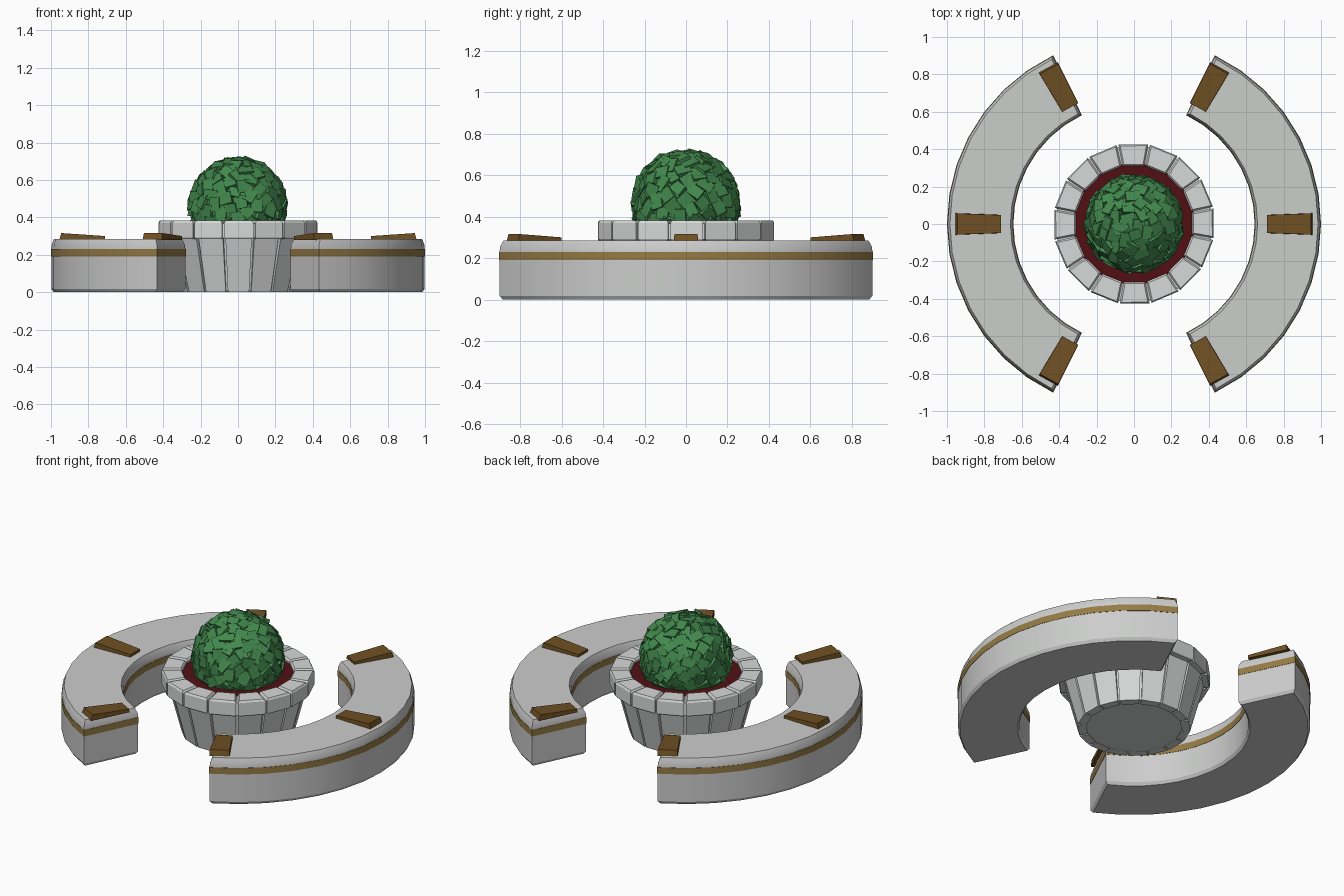
import bpy, bmesh, math, random
from mathutils import Vector, Matrix

if "Cube" in bpy.data.objects:
    bpy.data.objects.remove(bpy.data.objects["Cube"])

random.seed(4)


def mat(name, rgb):
    m = bpy.data.materials.new(name)
    m.diffuse_color = (*rgb, 1)
    m.use_nodes = True
    m.node_tree.nodes["Principled BSDF"].inputs["Base Color"].default_value = m.diffuse_color
    return m


STONE = mat("bench stone", (0.60, 0.61, 0.60))
PALE = mat("planter stone", (0.68, 0.69, 0.69))
GOLD = mat("gold band", (0.30, 0.20, 0.06))
BROWN = mat("brown plate", (0.16, 0.08, 0.017))
SOIL = mat("red soil", (0.085, 0.005, 0.007))
GREEN = mat("leaf green", (0.055, 0.25, 0.075))


def finish(name, bm, mats, smooth=False):
    bmesh.ops.recalc_face_normals(bm, faces=bm.faces)
    me = bpy.data.meshes.new(name)
    bm.to_mesh(me)
    bm.free()
    for m in mats:
        me.materials.append(m)
    ob = bpy.data.objects.new(name, me)
    bpy.context.collection.objects.link(ob)
    if smooth:
        bpy.ops.object.select_all(action='DESELECT')
        ob.select_set(True)
        bpy.context.view_layer.objects.active = ob
        bpy.ops.object.shade_smooth_by_angle(angle=math.radians(25))
    return ob


def polar(r, a, z):
    return (r * math.cos(a), r * math.sin(a), z)


def arc_block(bm, r0, r1, mid, half, levels, n):
    """Curved block from levels (z, inset); returns side faces per level gap."""
    rings = []
    for z, d in levels:
        ri, ro = r0 + d, r1 - d
        pts = [polar(ro, mid + (half - d / ro) * (2 * i / n - 1), z) for i in range(n + 1)]
        pts += [polar(ri, mid - (half - d / ri) * (2 * i / n - 1), z) for i in range(n + 1)]
        rings.append([bm.verts.new(p) for p in pts])
    m = 2 * (n + 1)
    gaps = []
    for a, b in zip(rings, rings[1:]):
        gaps.append([bm.faces.new((a[i], a[(i + 1) % m], b[(i + 1) % m], b[i])) for i in range(m)])
    for ring in (rings[0], rings[-1]):
        for i in range(n):
            bm.faces.new((ring[i], ring[i + 1], ring[m - 2 - i], ring[m - 1 - i]))
    return gaps


# Two curved benches, each with a gold band and three plates on top
HALF = math.radians(64.4)
for side, mid in (("right", 0.0), ("left", math.pi)):
    bm = bmesh.new()
    gaps = arc_block(bm, 0.645, 1.0, mid, HALF,
                     [(0, 0.014), (0.018, 0.002), (0.19, 0.002), (0.19, 0), (0.23, 0),
                      (0.23, 0.002), (0.255, 0.004), (0.285, 0.016)], 14)
    for f in gaps[2] + gaps[3] + gaps[4]:
        f.material_index = 1
    finish(side + "_bench", bm, [STONE, GOLD], True)

    for k, deg in enumerate((-61.3, 0, 61.3)):
        bm = bmesh.new()
        rot = Matrix.Rotation(mid + math.radians(deg), 4, 'Z')
        outline = [(0.71, -0.049), (0.955, -0.058), (0.955, 0.058), (0.71, 0.049)]
        low = [bm.verts.new(rot @ Vector((x, y, 0.28))) for x, y in outline]
        high = [bm.verts.new(rot @ Vector((x - (0.01 if x > 0.8 else 0), y * 0.97,
                                           0.316 if x > 0.8 else 0.30))) for x, y in outline]
        bm.faces.new(low)
        bm.faces.new(high)
        for i in range(4):
            j = (i + 1) % 4
            bm.faces.new((low[i], low[j], high[j], high[i]))
        finish(f"{side}_bench_plate_{k + 1}", bm, [BROWN])

# Planter: solid tapered core, separate staves and rim stones
N = 16
bm = bmesh.new()
bmesh.ops.create_cone(bm, cap_ends=True, segments=32, radius1=0.31, radius2=0.375, depth=0.295,
                      matrix=Matrix.Translation((0, 0, 0.1525)))
finish("planter_core", bm, [PALE], True)

staves, rim = bmesh.new(), bmesh.new()
step = 2 * math.pi / N
for i in range(N):
    a = i * step + math.pi / 2 + math.radians(0.5)
    h = step / 2 - 0.018
    # tapered stave
    ring = []
    for z, r0, r1 in ((0.0, 0.27, 0.32), (0.288, 0.34, 0.395)):
        ring.append([staves.verts.new(polar(r, a + s * h, z))
                     for r, s in ((r0, -1), (r1, -1), (r1, 1), (r0, 1))])
    staves.faces.new(ring[0])
    staves.faces.new(ring[1])
    for j in range(4):
        k = (j + 1) % 4
        staves.faces.new((ring[0][j], ring[0][k], ring[1][k], ring[1][j]))
    # rim stone with softened edges
    arc_block(rim, 0.315, 0.432, a, step / 2 - 0.012,
              [(0.285, 0.006), (0.293, 0), (0.37, 0), (0.382, 0.008)], 1)
finish("planter_staves", staves, [PALE])
finish("planter_rim", rim, [PALE])

# Ring behind the rim joints
bm = bmesh.new()
rings = [[bm.verts.new(polar(r, 2 * math.pi * i / 32, z)) for i in range(32)]
         for r, z in ((0.325, 0.29), (0.42, 0.29), (0.42, 0.366), (0.325, 0.366))]
for j in range(4):
    p, q = rings[j], rings[(j + 1) % 4]
    for i in range(32):
        k = (i + 1) % 32
        bm.faces.new((p[i], p[k], q[k], q[i]))
finish("planter_rim_core", bm, [PALE], True)

# Soil
bm = bmesh.new()
bmesh.ops.create_cone(bm, cap_ends=True, segments=32, radius1=0.325, radius2=0.325, depth=0.06,
                      matrix=Matrix.Translation((0, 0, 0.33)))
finish("soil", bm, [SOIL])

# Bush: faceted ball with tilted square leaves
C = Vector((0, 0, 0.46))
bm = bmesh.new()
bmesh.ops.create_icosphere(bm, subdivisions=3, radius=0.25, matrix=Matrix.Translation(C))
finish("bush_ball", bm, [GREEN], True)

bm = bmesh.new()
COUNT = 150
for i in range(COUNT):
    z = 1 - 1.5 * (i + 0.5) / COUNT
    a = i * math.pi * (3 - math.sqrt(5))
    r = math.sqrt(1 - z * z)
    d = Vector((r * math.cos(a), r * math.sin(a), z))
    m = (Matrix.Translation(C + d * 0.248) @ d.to_track_quat('Z', 'Y').to_matrix().to_4x4()
         @ Matrix.Rotation(random.uniform(0, 6.28), 4, 'Z')
         @ Matrix.Rotation(random.uniform(-0.25, 0.25), 4, 'X')
         @ Matrix.Rotation(random.uniform(-0.25, 0.25), 4, 'Y')
         @ Matrix.Diagonal((random.uniform(0.06, 0.085), random.uniform(0.05, 0.07), 0.022, 1)))
    bmesh.ops.create_cube(bm, size=1, matrix=m)
finish("bush_leaves", bm, [GREEN])
